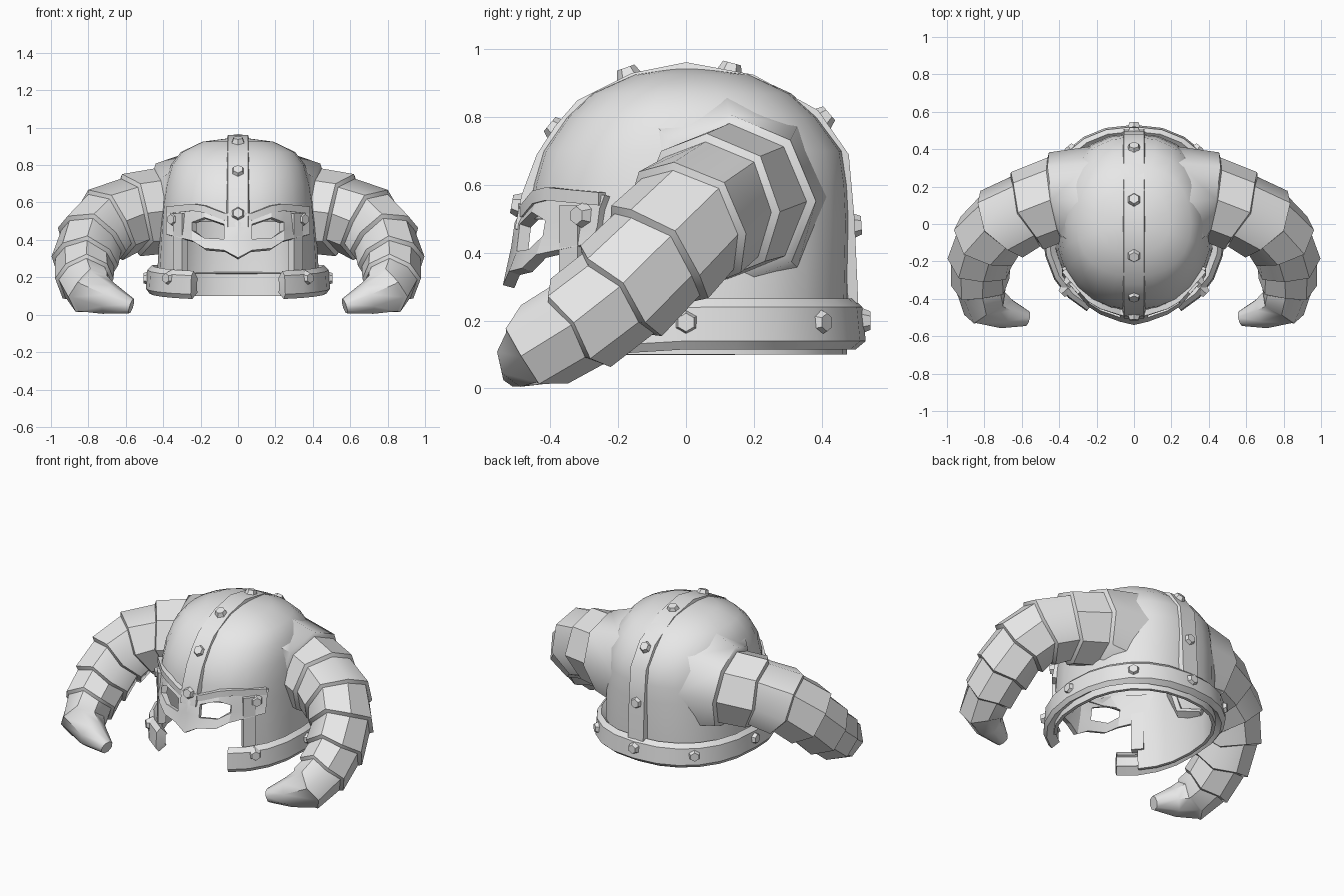
import bpy, bmesh, math
from mathutils import Vector

if "Cube" in bpy.data.objects:
    bpy.data.objects.remove(bpy.data.objects["Cube"])

steel = bpy.data.materials.new("grey steel")
steel.diffuse_color = (0.8, 0.8, 0.8, 1)
steel.use_nodes = True
steel.node_tree.nodes["Principled BSDF"].inputs["Base Color"].default_value = steel.diffuse_color
POW = 0.88  # below 1 makes the helmet cross-section slightly boxy


def finish(name, bm, thick=0.0, mirror=False, angle=32):
    """Turn a bmesh into a named object, thicken and mirror it, shade it."""
    bmesh.ops.remove_doubles(bm, verts=bm.verts, dist=0.0005)
    me = bpy.data.meshes.new(name)
    bm.to_mesh(me)
    bm.free()
    ob = bpy.data.objects.new(name, me)
    bpy.context.collection.objects.link(ob)
    me.materials.append(steel)
    bpy.ops.object.select_all(action='DESELECT')
    ob.select_set(True)
    bpy.context.view_layer.objects.active = ob
    if thick:
        m = ob.modifiers.new("thickness", 'SOLIDIFY')
        m.thickness, m.offset = thick, -1
        bpy.ops.object.modifier_apply(modifier=m.name)
    if mirror:
        m = ob.modifiers.new("mirror", 'MIRROR')
        m.use_mirror_merge = False
        bpy.ops.object.modifier_apply(modifier=m.name)
    bpy.ops.object.shade_smooth_by_angle(angle=math.radians(angle))
    return ob


def grid(rows, skip=lambda i, j: False):
    """Quad sheet through rows of points."""
    bm = bmesh.new()
    vs = [[bm.verts.new(p) for p in r] for r in rows]
    for i in range(len(vs) - 1):
        for j in range(len(vs[i]) - 1):
            if not skip(i, j):
                bm.faces.new((vs[i][j], vs[i][j + 1], vs[i + 1][j + 1], vs[i + 1][j]))
    return bm


def around(deg, z, rx, front, back):
    """Point on a helmet cross-section, 0 degrees at the front."""
    s, c = math.sin(math.radians(deg)), math.cos(math.radians(deg))
    s, c = (math.copysign(abs(w) ** POW, w) for w in (s, c))
    return (rx * s, -c * (front if c > 0 else back), z)


# helmet bowl, open at the face
levels = [(0.10, 0.435, 0.46, 0.475), (0.26, 0.43, 0.46, 0.48), (0.50, 0.415, 0.465, 0.485),
          (0.60, 0.405, 0.455, 0.48), (0.70, 0.39, 0.425, 0.465), (0.80, 0.36, 0.355, 0.39),
          (0.87, 0.305, 0.28, 0.31), (0.925, 0.19, 0.155, 0.19), (0.95, 0.001, 0.001, 0.001)]
rows = [[around(15 * k, *lv) for k in range(24)] for lv in levels]
rows = [r + r[:1] for r in rows]
bm = grid(rows, lambda i, j: i < 2 and (j < 3 or j >= 21))
bmesh.ops.remove_doubles(bm, verts=bm.verts, dist=0.003)
finish("helmet_bowl", bm, 0.02, angle=40)


def bowl_x(y, z):
    """Half width of the bowl at a given depth and height."""
    for a, b in zip(levels, levels[1:]):
        if a[0] <= z <= b[0]:
            f = (z - a[0]) / (b[0] - a[0])
            rx, fr, bk = (p + (q - p) * f for p, q in zip(a[1:], b[1:]))
            t = abs(y / (fr if y < 0 else bk)) ** (2 / POW)
            return rx * max(0.05, 1 - t) ** (POW / 2)
    return 0.2


# rim band with its two cheek ends, dipping toward the front
rim = [(0.115, 0.475, 0.50, 0.50), (0.14, 0.492, 0.52, 0.53),
       (0.24, 0.485, 0.515, 0.52), (0.265, 0.46, 0.49, 0.495)]
rows = []
for lv in rim:
    row = []
    for k in range(21):
        d = 28 + k * 304 / 20
        x, y, z = around(d, *lv)
        row.append((x, y, z - 0.035 * max(0, math.cos(math.radians(d)))))
    rows.append(row)
finish("rim_band", grid(rows), 0.06)

# upright posts beside the face opening
rows = [[around(d, z, 0.435, 0.48, 0.48) for d in (41, 51)] for z in (0.22, 0.54)]
finish("cheek_posts", grid(rows), 0.045, mirror=True)

# crest strip running front to back
path = [(-0.505, 0.47), (-0.485, 0.57), (-0.44, 0.69), (-0.385, 0.775), (-0.32, 0.85),
        (-0.16, 0.93), (0, 0.962), (0.2, 0.925), (0.39, 0.82), (0.48, 0.69),
        (0.497, 0.5), (0.508, 0.25)]
rows = []
for y, z in path:
    inner = Vector((0, y, z)).lerp(Vector((0, 0, 0.45)), 0.06)
    rows.append([(-0.062, inner.y, inner.z), (-0.054, y, z), (0.054, y, z),
                 (0.062, inner.y, inner.z)])
finish("crest_strip", grid(rows), 0.02)

# face mask: columns of x, y, then brow top, eye top, eye bottom, lower edge
half = [(0, -0.505, 0.54, 0.49, 0.42, 0.305), (0.075, -0.49, 0.535, 0.485, 0.405, 0.345),
        (0.18, -0.455, 0.575, 0.52, 0.41, 0.355), (0.245, -0.415, 0.585, 0.495, 0.45, 0.395),
        (0.385, -0.255, 0.57, 0.53, 0.48, 0.43)]
cols = [(-c[0],) + c[1:] for c in half[:0:-1]] + half


def mask_row(k, lean):
    return [(c[0], c[1] + lean * (1 - abs(c[0])), c[k]) for c in cols]


rows = [mask_row(5, -0.035), mask_row(4, -0.01), mask_row(3, 0.0), mask_row(2, 0.025)]
finish("face_mask", grid(rows, lambda i, j: i == 1 and j in (1, 2, 5, 6)), 0.035, angle=20)

# raised brow bar along the top of the mask
rows = [[(x, y - 0.015, z + dz) for x, y, z in mask_row(2, 0.02)] for dz in (-0.03, 0.008)]
finish("brow_bar", grid(rows), 0.03, angle=20)

# horns: stepped overlapping segments (x, y, z, radius, step after)
stations = [(0.31, 0.12, 0.565, 0.295, 1), (0.41, 0.132, 0.555, 0.255, 0.9),
            (0.56, 0.075, 0.535, 0.225, 0.9), (0.70, 0.005, 0.485, 0.212, 0.9),
            (0.785, -0.085, 0.395, 0.198, 0.88), (0.82, -0.20, 0.28, 0.18, 0.88),
            (0.82, -0.32, 0.187, 0.158, 0.88), (0.79, -0.425, 0.125, 0.135, 0.9),
            (0.69, -0.475, 0.085, 0.088, 1), (0.57, -0.505, 0.045, 0.042, 1)]
pts = [Vector(s[:3]) for s in stations]
u, v, prev = Vector((0, 1, 0)), Vector((0, 0, 1)), Vector((1, 0, 0))
rows = []
for i, s in enumerate(stations):
    if i:
        t = (pts[min(i + 1, len(pts) - 1)] - pts[i - 1]).normalized()
        q = prev.rotation_difference(t)
        u, v, prev = q @ u, q @ v, t
    steps = [(s[3], 0)] if s[4] == 1 else [(s[3], 0), (s[3] * s[4], 0.012)]
    for r, ahead in steps:
        ring = []
        for k in range(8):
            a = k * math.pi / 4
            zig = 0.012 * (-1) ** k if 1 < i < 8 else 0
            p = pts[i] + prev * (ahead + zig) + r * (u * math.cos(a) + v * math.sin(a))
            if i == 0:  # the root sits on the bowl
                p.x = bowl_x(p.y, p.z) - 0.008
            ring.append(p)
        rows.append(ring + ring[:1])
bm = grid(rows)
bmesh.ops.remove_doubles(bm, verts=bm.verts, dist=0.0005)
tip = [e for e in bm.edges if e.is_boundary and e.verts[0].co.x > 0.48]
bmesh.ops.holes_fill(bm, edges=tip, sides=8)
bmesh.ops.recalc_face_normals(bm, faces=bm.faces)
finish("horns", bm, mirror=True, angle=44)

# hexagonal rivets on crest, rim and mask
bolts = [((0, y, z), (0, y, z - 0.45)) for y, z in
         [(-0.492, 0.54), (-0.385, 0.765), (-0.17, 0.925), (0.13, 0.938), (0.405, 0.797),
          (0.495, 0.48)]]
bolts.append(((0, 0.522, 0.2), (0, 1, 0)))
for side in (-1, 1):
    for d in (48, 90, 138):
        x, y, z = around(d, 0.195, 0.482, 0.51, 0.518)
        bolts.append(((side * x, y, z), (side * x, y, 0)))
    bolts.append(((side * 0.345, -0.308, 0.51), (side * 0.7, -0.7, 0)))
bm = bmesh.new()
for pos, nrm in bolts:
    rot = Vector(nrm).to_track_quat('Z', 'Y').to_matrix().to_4x4()
    new = bmesh.ops.create_cone(bm, cap_ends=True, segments=6, radius1=0.045,
                                radius2=0.027, depth=0.045)["verts"]
    bmesh.ops.transform(bm, matrix=rot, verts=new)
    bmesh.ops.translate(bm, vec=pos, verts=new)
finish("rivets", bm, angle=20)
